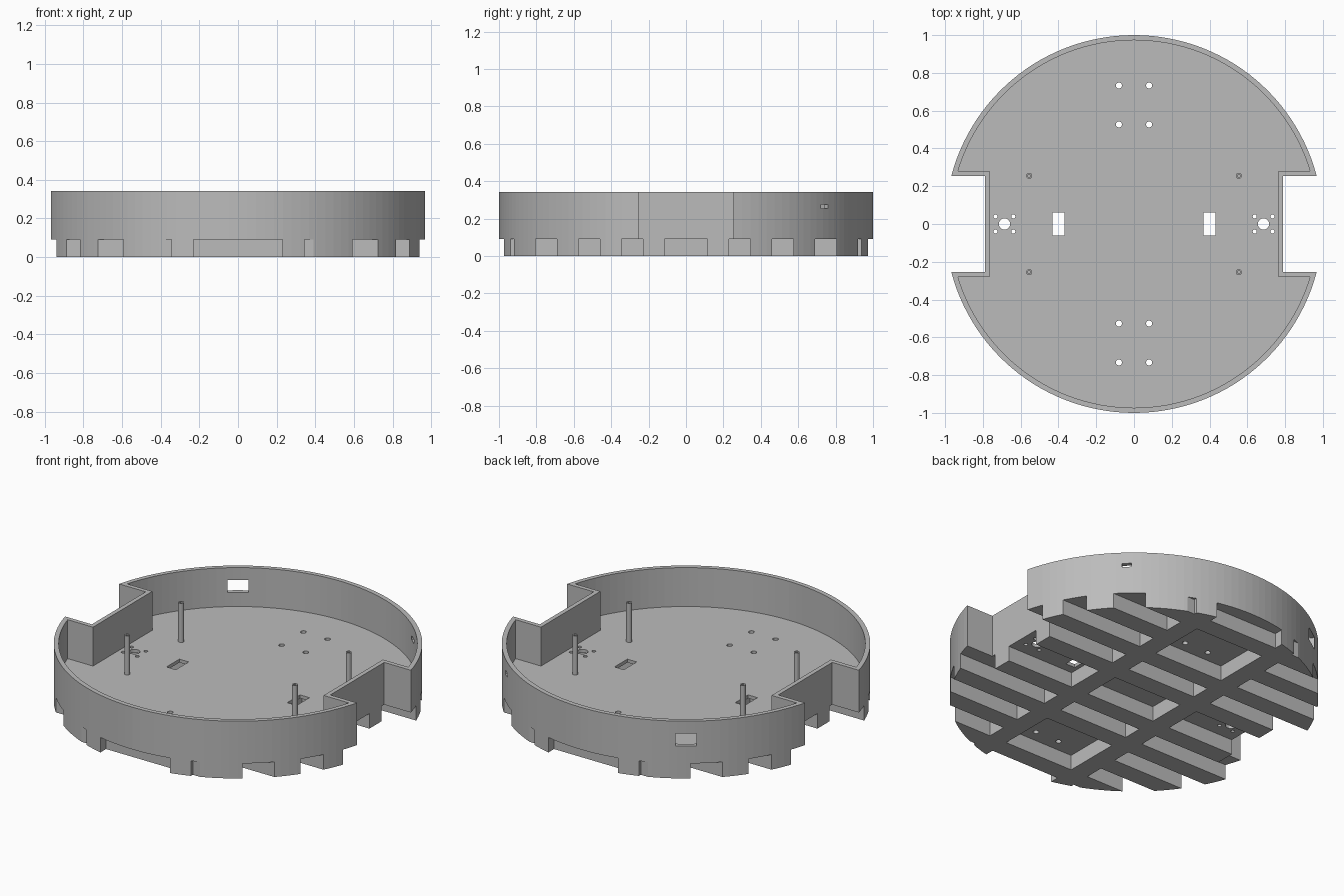
import bpy, bmesh, math
from mathutils import Matrix, Vector

cube = bpy.data.objects.get("Cube")
if cube:
    bpy.data.objects.remove(cube, do_unlink=True)

TOP, FLOOR, POCKET = 0.343, 0.11, 0.09
PITCH = 0.115                      # width of one underside rib or groove

grey = bpy.data.materials.new("plain_grey")
grey.use_nodes = True
colour = (0.5, 0.5, 0.5, 1)
grey.diffuse_color = colour
grey.node_tree.nodes["Principled BSDF"].inputs["Base Color"].default_value = colour


def make_object(name, bm):
    bmesh.ops.recalc_face_normals(bm, faces=bm.faces)
    mesh = bpy.data.meshes.new(name)
    bm.to_mesh(mesh)
    bm.free()
    mesh.materials.append(grey)
    ob = bpy.data.objects.new(name, mesh)
    bpy.context.collection.objects.link(ob)
    return ob


def notched_disc(name, radius, notch_x, notch_y, z0, z1, steps=56):
    """Disc with a rectangular wheel notch on both sides, extruded upward."""
    start = math.asin(notch_y / radius)
    half = []
    for i in range(steps + 1):
        a = start + (math.pi - 2 * start) * i / steps
        half.append((radius * math.cos(a), radius * math.sin(a)))
    half = [(notch_x, notch_y)] + half + [(-notch_x, notch_y)]
    outline = half + [(-x, -y) for x, y in half]
    bm = bmesh.new()
    face = bm.faces.new([bm.verts.new((x, y, z0)) for x, y in outline])
    grown = bmesh.ops.extrude_face_region(bm, geom=[face])["geom"]
    verts = [v for v in grown if isinstance(v, bmesh.types.BMVert)]
    bmesh.ops.translate(bm, verts=verts, vec=(0, 0, z1 - z0))
    return make_object(name, bm)


def add_box(bm, x0, x1, y0, y1, z0, z1, turn=0.0):
    centre = Vector((x0 + x1, y0 + y1, z0 + z1)) / 2
    size = Matrix.Diagonal((x1 - x0, y1 - y0, z1 - z0, 1))
    spin = Matrix.Rotation(turn, 4, "Z")
    bmesh.ops.create_cube(bm, size=1, matrix=spin @ Matrix.Translation(centre) @ size)


def add_hole(bm, x, y, r):
    bmesh.ops.create_cone(bm, cap_ends=True, segments=20, radius1=r, radius2=r,
                          depth=0.3, matrix=Matrix.Translation((x, y, 0.08)))


# Main body and the tray cavity
body = notched_disc("round_tray", 1.0, 0.79, 0.255, 0, TOP)
cavity = notched_disc("cavity_cutter", 0.973, 0.764, 0.281, FLOOR, 0.6)

# Underside pockets: a middle column and two outer columns open at the rim
bm = bmesh.new()
narrow = [(2, 3), (4, 5), (6, 7), (8, 10)]
middle = [(2, 3), (4, 7), (8, 10)]
for rows, x0, x1 in ((narrow, 3 * PITCH, 1.1), (narrow, -1.1, -3 * PITCH),
                     (middle, -2 * PITCH, 2 * PITCH)):
    add_box(bm, x0, x1, -PITCH, PITCH, -0.1, POCKET)
    for a, b in rows:
        add_box(bm, x0, x1, a * PITCH, b * PITCH, -0.1, POCKET)
        add_box(bm, x0, x1, -b * PITCH, -a * PITCH, -0.1, POCKET)
pockets = make_object("pocket_cutter", bm)

# Floor holes and wall openings
bm = bmesh.new()
for s in (-1, 1):
    for x in (-0.08, 0.08):
        for y in (0.527, 0.733):
            add_hole(bm, x, s * y, 0.016)
    add_hole(bm, s * 0.686, 0, 0.03)
    for dx in (-0.047, 0.047):
        for dy in (-0.04, 0.04):
            add_hole(bm, s * 0.686 + dx, dy, 0.011)
    add_box(bm, s * 0.4 - 0.031, s * 0.4 + 0.031, -0.061, 0.061, -0.1, 0.2)
add_box(bm, 0.9, 1.1, -0.057, 0.057, 0.195, 0.27, math.radians(125))
add_box(bm, 0.9, 1.1, -0.026, 0.026, 0.254, 0.276, math.radians(47.8))
holes = make_object("hole_cutter", bm)

# Apply the cuts and drop the cutters
cutters = (cavity, pockets, holes)
for cutter in cutters:
    cutter.hide_render = True
    mod = body.modifiers.new(cutter.name, "BOOLEAN")
    mod.operation = "DIFFERENCE"
    mod.solver = "EXACT"
    mod.object = cutter
bpy.context.view_layer.update()
evaluated = body.evaluated_get(bpy.context.evaluated_depsgraph_get())
cut_mesh = bpy.data.meshes.new_from_object(evaluated)
body.modifiers.clear()
body.data = cut_mesh
for cutter in cutters:
    bpy.data.objects.remove(cutter, do_unlink=True)

# Four hollow-topped standoff posts
for side, x in (("left", 0.555), ("right", -0.555)):
    for end, y in (("front", -0.255), ("back", 0.255)):
        bm = bmesh.new()
        height = TOP - FLOOR
        bmesh.ops.create_cone(bm, cap_ends=True, segments=20, radius1=0.016,
                              radius2=0.016, depth=height,
                              matrix=Matrix.Translation((x, y, FLOOR + height / 2)))
        bm.faces.ensure_lookup_table()
        cap = max(bm.faces, key=lambda f: f.calc_center_median().z)
        bmesh.ops.inset_region(bm, faces=[cap], thickness=0.008)
        bore = bmesh.ops.extrude_discrete_faces(bm, faces=[cap])["faces"][0]
        bmesh.ops.translate(bm, verts=bore.verts, vec=(0, 0, -0.1))
        make_object(f"{end}_{side}_post", bm)
